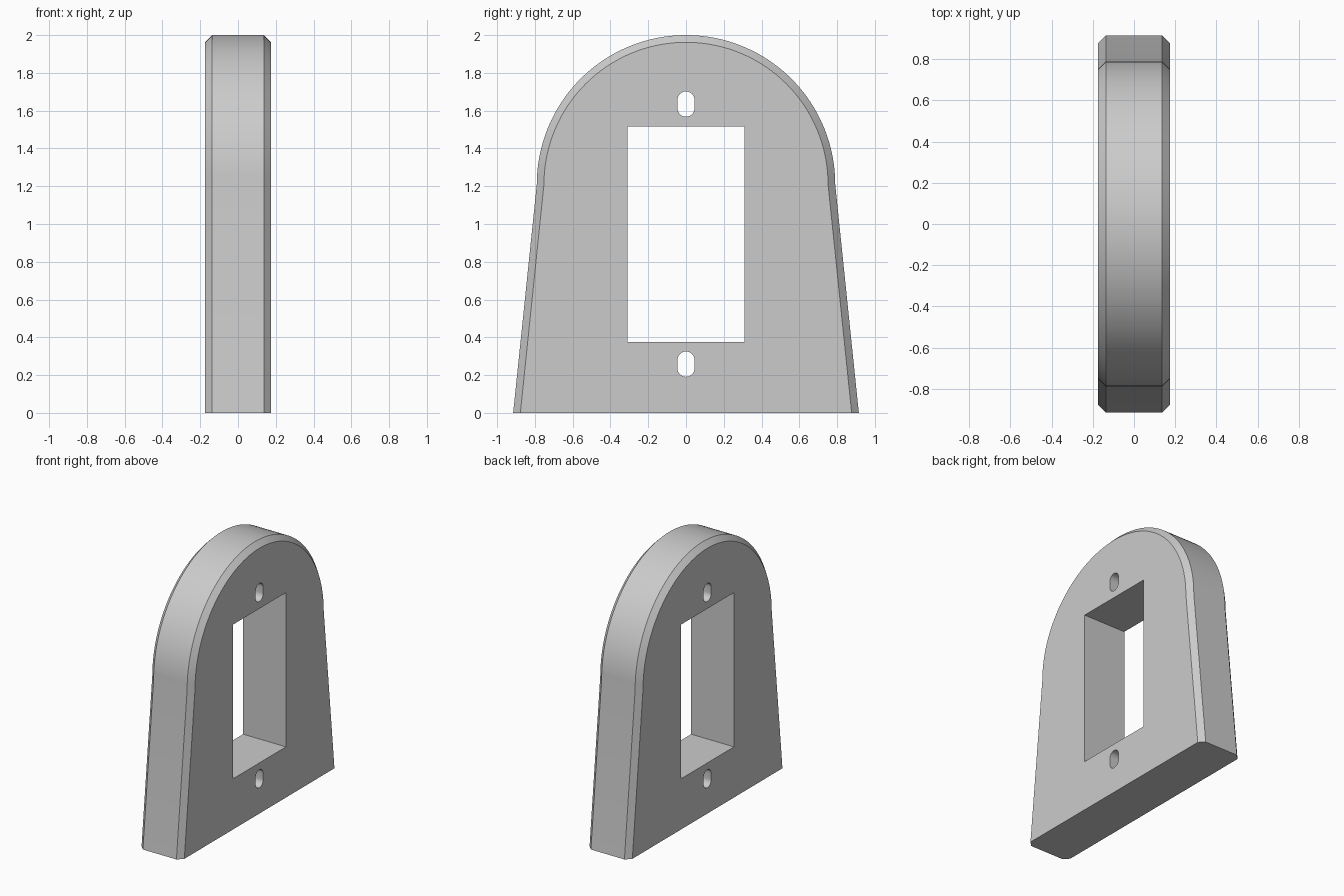
import bpy, bmesh
from math import pi, cos, sin

cube = bpy.data.objects.get("Cube")
if cube:
    bpy.data.objects.remove(cube, do_unlink=True)

grey = bpy.data.materials.new("light_grey")
grey.use_nodes = True
colour = (0.6, 0.6, 0.6, 1)
grey.diffuse_color = colour
grey.node_tree.nodes["Principled BSDF"].inputs["Base Color"].default_value = colour

HALF = 0.175      # half thickness of the plate
CHAMFER = 0.038   # bevel on the curved rim
SPRING = 1.21     # height where the arch begins


def arch(inset):
    """Tapered sides with a round top, as (y, z) points."""
    r = 0.79 - inset
    arc = [(r * cos(pi * i / 64), SPRING + r * sin(pi * i / 64)) for i in range(65)]
    foot = 0.915 - inset
    return [(foot, 0)] + arc + [(-foot, 0)]


def slot(z, half_width=0.045, half_height=0.067):
    """Upright rounded slot, as (y, z) points."""
    n, straight = 16, half_height - half_width
    pts = []
    for side, start in ((1, 0), (-1, pi)):
        for i in range(n + 1):
            a = start + pi * i / n
            pts.append((half_width * cos(a), z + side * straight + half_width * sin(a)))
    return pts


def loft(name, sections):
    """Solid through matching closed outlines placed along x."""
    bm = bmesh.new()
    rings = [[bm.verts.new((x, y, z)) for y, z in pts] for x, pts in sections]
    for a, b in zip(rings, rings[1:]):
        for i in range(len(a)):
            j = (i + 1) % len(a)
            bm.faces.new((a[i], a[j], b[j], b[i]))
    bm.faces.new(rings[0])
    bm.faces.new(rings[-1])
    bmesh.ops.recalc_face_normals(bm, faces=bm.faces)
    mesh = bpy.data.meshes.new(name)
    bm.to_mesh(mesh)
    bm.free()
    mesh.materials.append(grey)
    obj = bpy.data.objects.new(name, mesh)
    bpy.context.collection.objects.link(obj)
    return obj


# Arched plate with chamfered rim on both faces
plate = loft("arched_plate", [
    (-HALF, arch(CHAMFER)), (-HALF + CHAMFER, arch(0)),
    (HALF - CHAMFER, arch(0)), (HALF, arch(CHAMFER))])

# Window and the two screw slots, cut right through
window = [(-0.31, 0.375), (0.31, 0.375), (0.31, 1.515), (-0.31, 1.515)]
openings = {"window_cutter": window,
            "upper_slot_cutter": slot(1.635),
            "lower_slot_cutter": slot(0.258)}
cutters = []
for name, pts in openings.items():
    cutter = loft(name, [(-0.3, pts), (0.3, pts)])
    cutter.hide_render = True
    cutters.append(cutter)
    mod = plate.modifiers.new(name, 'BOOLEAN')
    mod.operation = 'DIFFERENCE'
    mod.solver = 'EXACT'
    mod.object = cutter

# Bake the cuts and drop the cutters
bpy.context.view_layer.update()
cut = plate.evaluated_get(bpy.context.evaluated_depsgraph_get())
plate_mesh = bpy.data.meshes.new_from_object(cut)
plate.modifiers.clear()
plate.data = plate_mesh
for cutter in cutters:
    bpy.data.objects.remove(cutter, do_unlink=True)

# Smooth arch and slots, crisp chamfers
bpy.ops.object.select_all(action='DESELECT')
plate.select_set(True)
bpy.context.view_layer.objects.active = plate
bpy.ops.object.shade_smooth_by_angle(angle=pi / 6)
